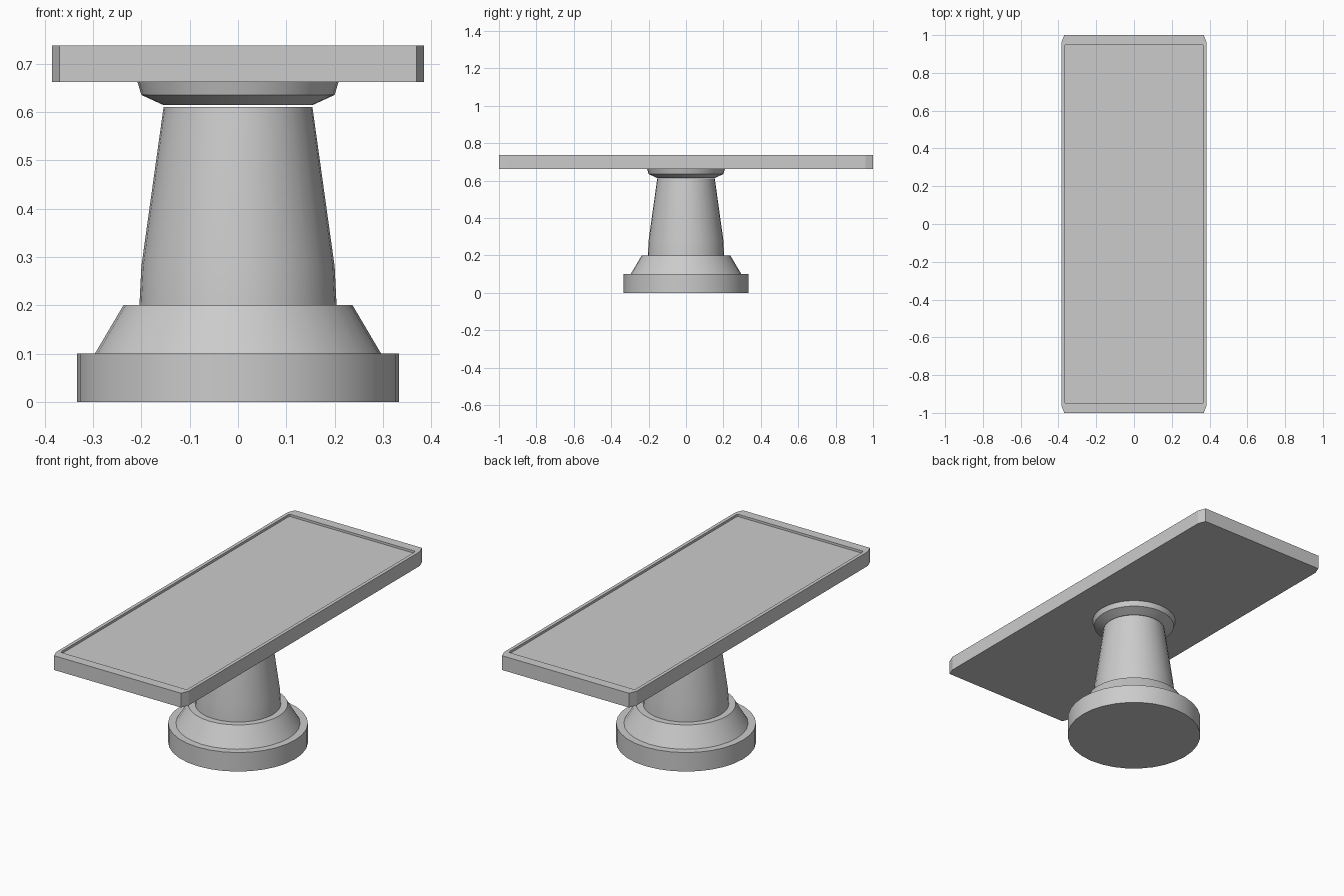
import bpy, bmesh, math

cube = bpy.data.objects.get("Cube")
if cube:
    bpy.data.objects.remove(cube, do_unlink=True)

grey = bpy.data.materials.new("plain grey")
grey.use_nodes = True
GREY = (0.6, 0.6, 0.6, 1)
grey.diffuse_color = GREY
grey.node_tree.nodes["Principled BSDF"].inputs["Base Color"].default_value = GREY


def add_object(name, bm):
    bmesh.ops.recalc_face_normals(bm, faces=bm.faces)
    mesh = bpy.data.meshes.new(name)
    bm.to_mesh(mesh)
    bm.free()
    mesh.materials.append(grey)
    obj = bpy.data.objects.new(name, mesh)
    bpy.context.collection.objects.link(obj)
    return obj


def loft(bm, rings):
    """Bridge equal-length rings of points and cap both ends."""
    loops = [[bm.verts.new(p) for p in ring] for ring in rings]
    for a, b in zip(loops, loops[1:]):
        for i in range(len(a)):
            j = (i + 1) % len(a)
            bm.faces.new((a[i], a[j], b[j], b[i]))
    bm.faces.new(loops[0])
    bm.faces.new(loops[-1])


def turned(name, profile, sides=32):
    """Round part from (radius, height) pairs."""
    bm = bmesh.new()
    steps = [2 * math.pi * i / sides for i in range(sides)]
    loft(bm, [[(r * math.cos(t), r * math.sin(t), z) for t in steps]
              for r, z in profile])
    obj = add_object(name, bm)
    bpy.ops.object.select_all(action='DESELECT')
    obj.select_set(True)
    bpy.context.view_layer.objects.active = obj
    bpy.ops.object.shade_smooth_by_angle(angle=math.radians(20))
    return obj


def slab_ring(x, y, cx, cy, z):
    """Rectangle with clipped corners."""
    return [(-x, -y + cy, z), (-x + cx, -y, z), (x - cx, -y, z), (x, -y + cy, z),
            (x, y - cy, z), (x - cx, y, z), (-x + cx, y, z), (-x, y - cy, z)]


# Pedestal
turned("base", [(0.333, 0), (0.333, 0.1), (0.296, 0.1), (0.237, 0.2)])
turned("column", [(0.204, 0.2), (0.2, 0.28), (0.154, 0.61)])
turned("collar", [(0.154, 0.614), (0.2, 0.635), (0.208, 0.662)])

# Table top with a shallow recess inside a raised rim
bm = bmesh.new()
inner = (0.367, 0.95, 0.004, 0.01)
loft(bm, [slab_ring(0.385, 1, 0.016, 0.04, 0.662),
          slab_ring(0.385, 1, 0.016, 0.04, 0.737),
          slab_ring(*inner, 0.737),
          slab_ring(*inner, 0.725)])
add_object("table_top", bm)
